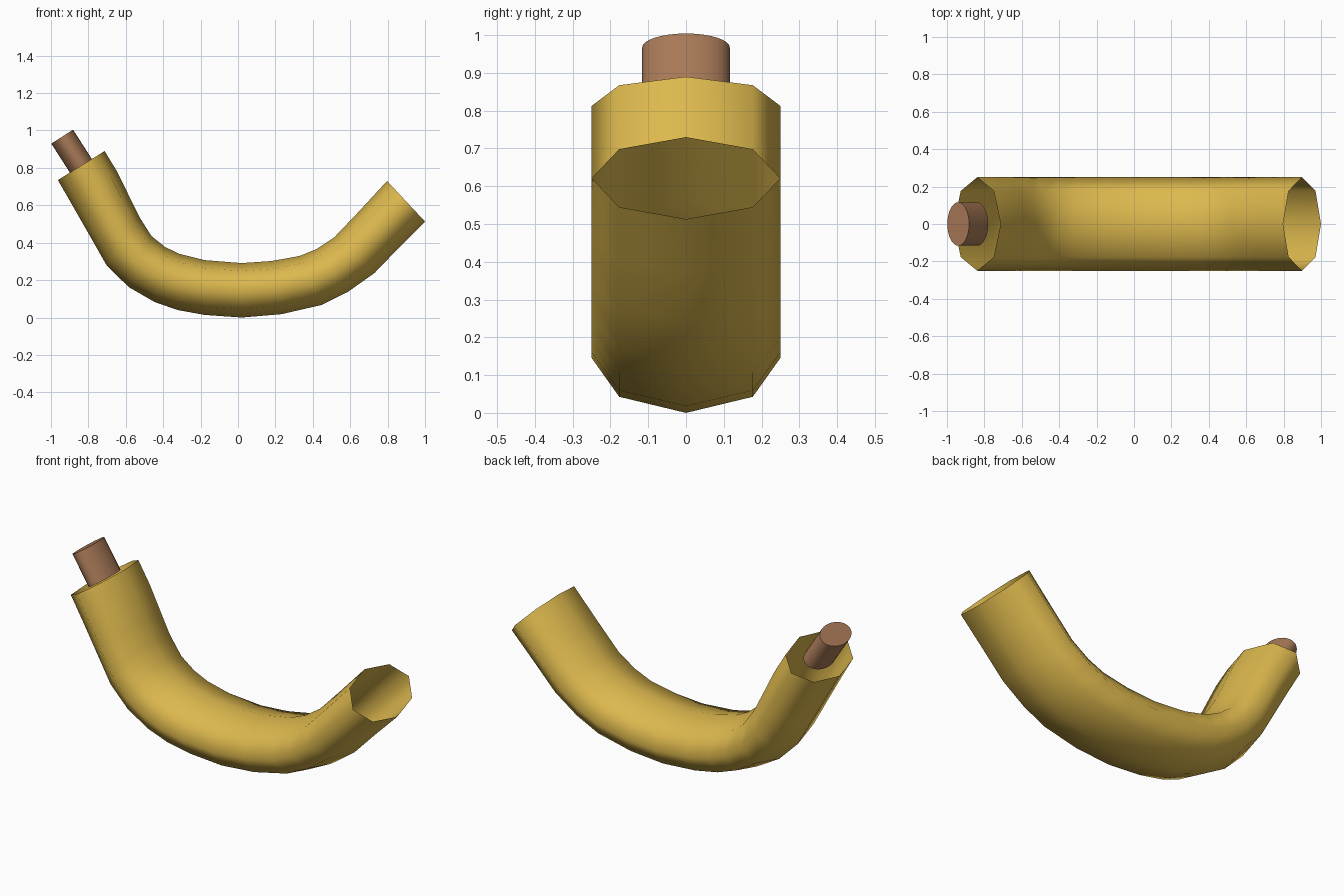
import bpy, bmesh, math
from mathutils import Vector, Matrix

if "Cube" in bpy.data.objects:
    bpy.data.objects.remove(bpy.data.objects["Cube"])


def material(name, colour):
    m = bpy.data.materials.new(name)
    m.diffuse_color = (*colour, 1)
    m.use_nodes = True
    m.node_tree.nodes["Principled BSDF"].inputs["Base Color"].default_value = m.diffuse_color
    return m


def make_object(name, bm, mat):
    me = bpy.data.meshes.new(name)
    bm.to_mesh(me)
    bm.free()
    me.materials.append(mat)
    ob = bpy.data.objects.new(name, me)
    bpy.context.collection.objects.link(ob)
    return ob


yellow = material("banana yellow", (0.72, 0.48, 0.075))
brown = material("stem brown", (0.39, 0.19, 0.095))

# Peel: open-ended octagonal tube; each row is the inner and outer edge (x, z)
rings = [
    (-0.713, 0.890, -0.963, 0.735), (-0.645, 0.778, -0.874, 0.580),
    (-0.580, 0.645, -0.794, 0.440), (-0.527, 0.537, -0.703, 0.280),
    (-0.463, 0.436, -0.585, 0.163), (-0.390, 0.377, -0.446, 0.083),
    (-0.313, 0.340, -0.323, 0.040), (-0.180, 0.307, -0.180, 0.014),
    (0.020, 0.291, 0.020, 0.000), (0.180, 0.302, 0.233, 0.018),
    (0.329, 0.329, 0.446, 0.067), (0.420, 0.366, 0.586, 0.136),
    (0.516, 0.430, 0.730, 0.238), (0.639, 0.559, 0.864, 0.377),
    (0.797, 0.730, 1.000, 0.513),
]
SIDES, WIDTH = 8, 0.25
bm = bmesh.new()
loops = []
for tx, tz, bx, bz in rings:
    top, bottom = Vector((tx, 0, tz)), Vector((bx, 0, bz))
    centre, half = (top + bottom) / 2, (top - bottom) / 2
    loops.append([bm.verts.new(centre + half * math.cos(a) + Vector((0, WIDTH * math.sin(a), 0)))
                  for a in (math.tau * i / SIDES for i in range(SIDES))])
for a, b in zip(loops, loops[1:]):
    for i in range(SIDES):
        j = (i + 1) % SIDES
        bm.faces.new((a[i], b[i], b[j], a[j])).smooth = True
make_object("banana_peel", bm, yellow)

# Stem: flattened capped cylinder standing on the middle of the left opening
base, tip = Vector((-0.838, 0, 0.808)), Vector((-0.940, 0, 0.967))
bm = bmesh.new()
bmesh.ops.create_cone(bm, cap_ends=True, segments=32, radius1=1, radius2=1, depth=1)
direction = tip - base
tilt = Matrix.Rotation(math.atan2(direction.x, direction.z), 4, 'Y')
bm.transform(Matrix.Translation((base + tip) / 2) @ tilt
             @ Matrix.Diagonal((0.069, 0.116, direction.length, 1)))
stem = make_object("stem", bm, brown)
bpy.context.view_layer.objects.active = stem
stem.select_set(True)
bpy.ops.object.shade_smooth_by_angle(angle=math.radians(40))
